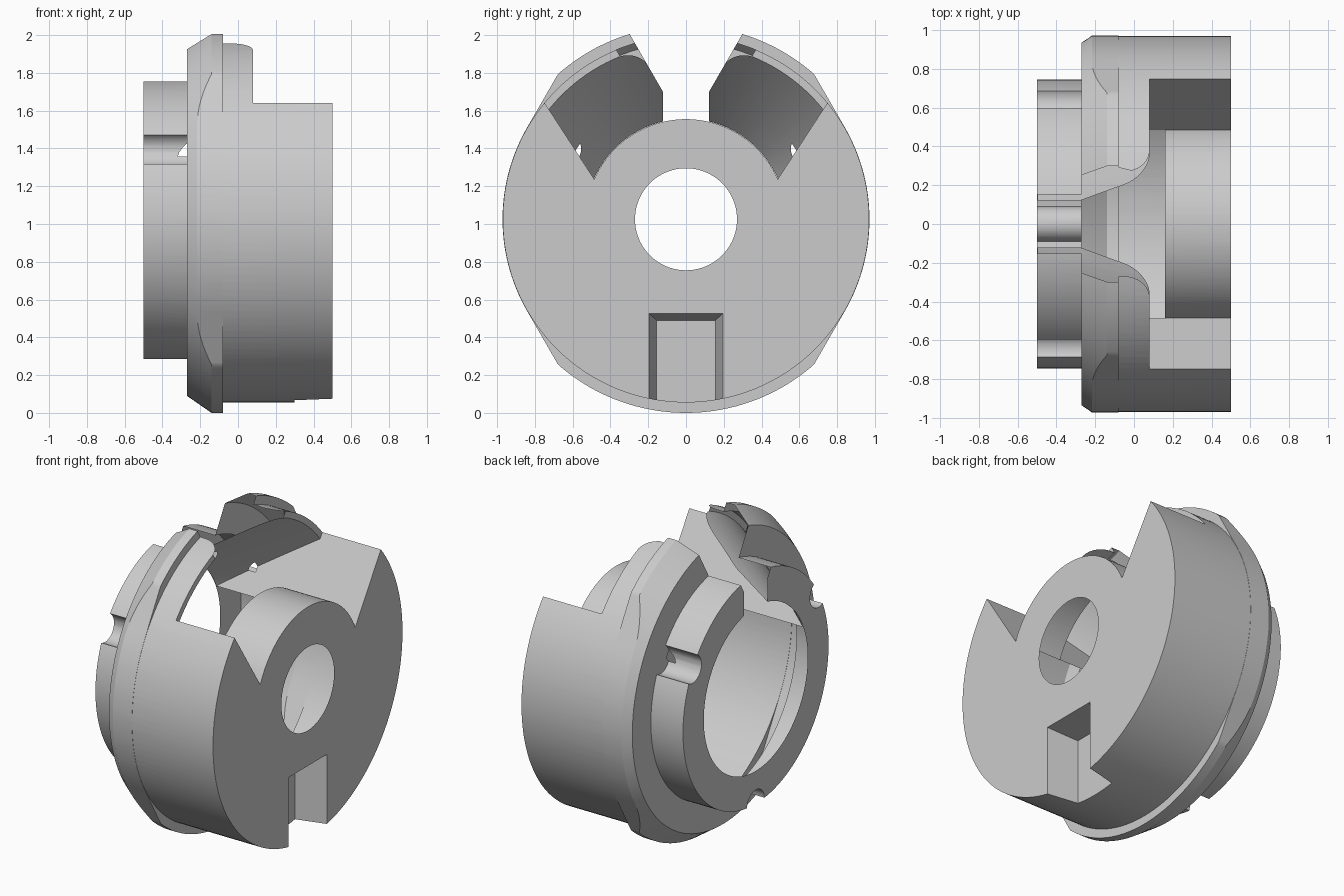
import bpy, bmesh, math
from mathutils import Matrix

AXIS_Z = 1.025
SEGMENTS = 144

old = bpy.data.objects.get("Cube")
if old:
    bpy.data.objects.remove(old, do_unlink=True)

steel = bpy.data.materials.new("light_grey_metal")
steel.use_nodes = True
GREY = (0.6, 0.6, 0.6, 1)
steel.diffuse_color = GREY
steel.node_tree.nodes["Principled BSDF"].inputs["Base Color"].default_value = GREY


def finish(bm, name):
    """Turn a bmesh built around the x axis into an object at axle height."""
    bmesh.ops.remove_doubles(bm, verts=bm.verts, dist=1e-5)
    bmesh.ops.recalc_face_normals(bm, faces=bm.faces)
    if bm.calc_volume(signed=True) < 0:
        bmesh.ops.reverse_faces(bm, faces=bm.faces)
    bm.transform(Matrix.Translation((0, 0, AXIS_Z)))
    mesh = bpy.data.meshes.new(name)
    bm.to_mesh(mesh)
    bm.free()
    mesh.materials.append(steel)
    obj = bpy.data.objects.new(name, mesh)
    bpy.context.scene.collection.objects.link(obj)
    return obj


def lathe(name, profile):
    """Revolve (x, radius) points, starting and ending on the x axis."""
    bm = bmesh.new()
    vs = [bm.verts.new((x, 0, r)) for x, r in profile]
    edges = [bm.edges.new(p) for p in zip(vs, vs[1:])]
    bmesh.ops.spin(bm, geom=vs + edges, cent=(0, 0, 0), axis=(1, 0, 0),
                   angle=math.tau, steps=SEGMENTS)
    return finish(bm, name)


def loft(name, sections):
    """Skin (x, [(y, z), ...]) sections along x and cap both ends."""
    bm = bmesh.new()
    rings = [[bm.verts.new((x, y, z)) for y, z in pts] for x, pts in sections]
    for a, b in zip(rings, rings[1:]):
        for i in range(len(a)):
            j = (i + 1) % len(a)
            bm.faces.new((a[i], a[j], b[j], b[i]))
    bm.faces.new(rings[0])
    bm.faces.new(rings[-1])
    return finish(bm, name)


def prism(name, x0, x1, pts):
    return loft(name, [(x0, pts), (x1, pts)])


def mirrored(half):
    return half + [(-y, z) for y, z in reversed(half)]


def combine(target, tool, operation):
    """Apply a boolean and discard the tool."""
    tool.hide_render = True
    mod = target.modifiers.new(operation, "BOOLEAN")
    mod.operation = operation
    mod.solver = "EXACT"
    mod.object = tool
    with bpy.context.temp_override(object=target, active_object=target):
        bpy.ops.object.modifier_apply(modifier=mod.name)
    bpy.data.objects.remove(tool, do_unlink=True)


# Main drum with the rear hub
body = lathe("ring_body", [(-0.5, 0), (-0.5, 0.745), (-0.12, 0.745),
                           (-0.12, 0.97), (0.5, 0.97), (0.5, 0)])

# Bevelled flange, trimmed by tangent flats at both sides
flange = lathe("flange", [(-0.27, 0), (-0.27, 0.935), (-0.14, 1.025),
                          (-0.08, 1.025), (-0.08, 0)])
outline = []
for deg in range(0, 360, 2):
    a = math.radians(deg)
    lift = math.degrees(math.asin(abs(math.sin(a))))
    r = 0.9715
    if lift > 30:
        r = min(1.1, r / math.cos(math.radians(lift - 30)))
    outline.append((r * math.cos(a), r * math.sin(a)))
combine(flange, prism("flange_trim", -0.4, 0.1, outline), "INTERSECT")
combine(body, flange, "UNION")

# Wedge opening with a conical back wall, leaving the front boss standing
SLOPE = 0.69
wedge = lathe("wedge_opening",
              [(-0.58, 0), (-0.58, 0.53 - 0.08 * SLOPE),
               (0.08, 0.53 + 0.58 * SLOPE), (0.08, 1.3), (0.6, 1.3), (0.6, 0)])
combine(wedge, prism("wedge_sector", -0.7, 0.65,
                     mirrored([(0.413, 0.1), (1.323, 1.5)])), "INTERSECT")
combine(wedge, lathe("boss_core", [(0.12, 0), (0.12, 0.53), (0.7, 0.53), (0.7, 0)]),
        "DIFFERENCE")
combine(body, wedge, "DIFFERENCE")

# Stepped bore through the middle
combine(body, lathe("bore", [(-0.62, 0), (-0.62, 0.532), (0.16, 0.532), (0.16, 0.36),
                             (0.41, 0.36), (0.41, 0.27), (0.62, 0.27), (0.62, 0)]),
        "DIFFERENCE")

# Flared top slot whose front edges are rounded over
ROUND = 0.13
sections = [(-0.6, 0)]
for i in range(11):
    t = i / 10 * math.radians(85)
    sections.append((0.08 - ROUND + ROUND * math.sin(t), ROUND * (1 - math.cos(t))))
sections.append((0.1, ROUND))
combine(body, loft("top_slot", [
    (x, mirrored([(0.122 + d, 0.3), (0.122 + d, 0.675), (0.425 + d, 1.2)]))
    for x, d in sections]), "DIFFERENCE")


# Tapered keyway at the bottom of the front face
def keyway(half, top):
    return mirrored([(half, -1.2), (half, top)])


combine(body, loft("keyway", [(0.3, keyway(0.155, -0.535)),
                              (0.5, keyway(0.195, -0.5)),
                              (0.54, keyway(0.203, -0.493))]), "DIFFERENCE")

# Three round grooves spaced around the hub
for deg in (30, 150, 270):
    a = math.radians(deg)
    cy, cz = 0.745 * math.cos(a), 0.745 * math.sin(a)
    circle = [(cy + 0.09 * math.cos(k * math.tau / 32),
               cz + 0.09 * math.sin(k * math.tau / 32)) for k in range(32)]
    combine(body, prism("hub_groove", -0.6, -0.27, circle), "DIFFERENCE")

# Smooth curved walls, crisp machined edges
bpy.ops.object.select_all(action="DESELECT")
body.select_set(True)
bpy.context.view_layer.objects.active = body
bpy.ops.object.shade_smooth_by_angle(angle=math.radians(20))
